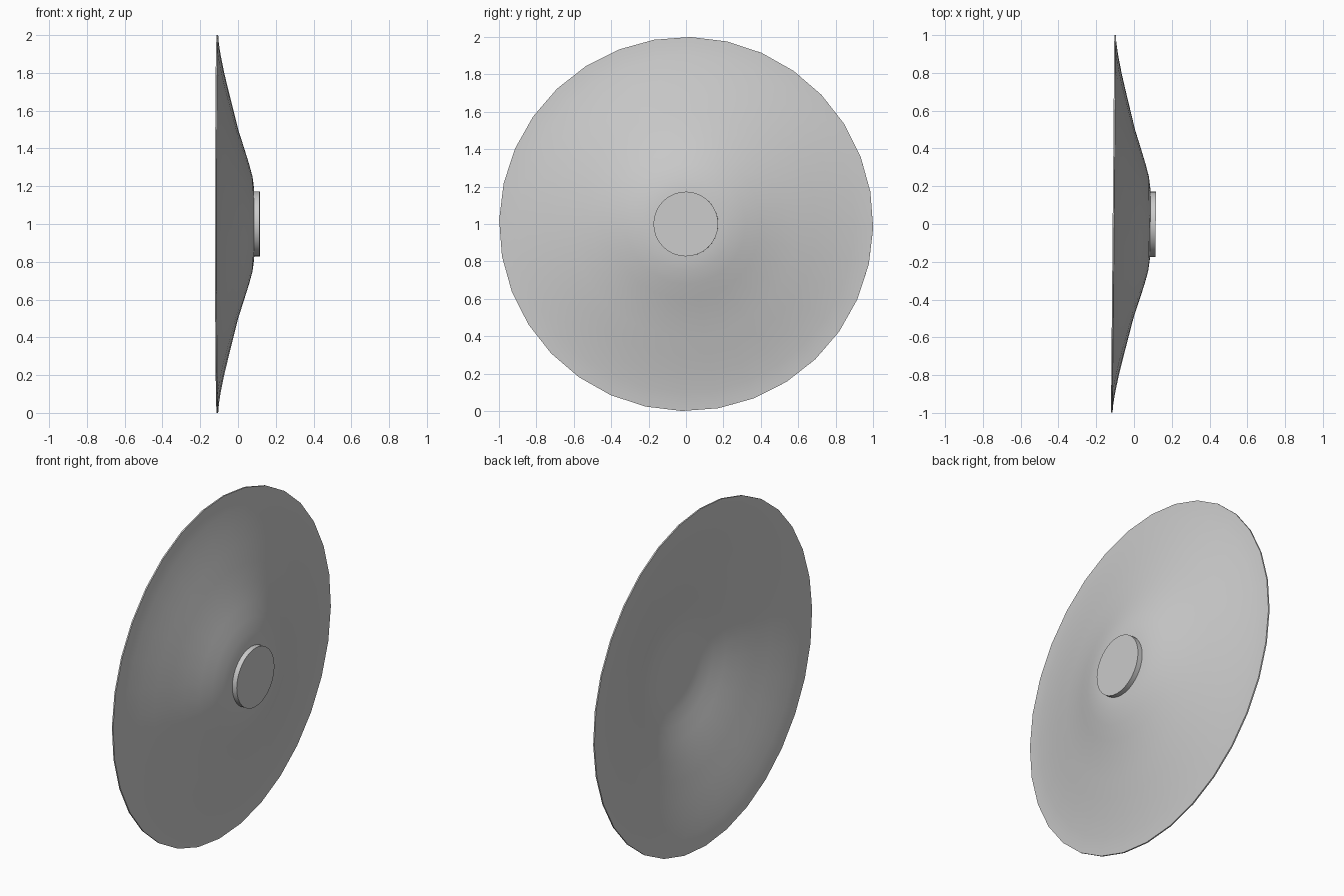
import bpy, bmesh, math
from mathutils import Matrix, Vector

if "Cube" in bpy.data.objects:
    bpy.data.objects.remove(bpy.data.objects["Cube"])

SIDES = 32
# small phase round the axle, slight yaw of the whole dish, raised to stand on z = 0
PLACE = (Matrix.Translation((0, 0, 1.0)) @ Matrix.Rotation(math.radians(0.5), 4, 'Z').inverted()
         @ Matrix.Rotation(math.radians(-1.3), 4, 'X'))


def lathe(name, profile, sides, angle):
    """Spin (radius, x) points round the x axis; radius 0 makes a pole."""
    bm = bmesh.new()
    rings = []
    for r, x in profile:
        if r == 0:
            rings.append([bm.verts.new((x, 0, 0))] * sides)
        else:
            rings.append([bm.verts.new((x, r * math.sin(2 * math.pi * i / sides),
                                        r * math.cos(2 * math.pi * i / sides)))
                          for i in range(sides)])
    for a, b in zip(rings, rings[1:]):
        for i in range(sides):
            j = (i + 1) % sides
            bm.faces.new(list(dict.fromkeys((a[i], a[j], b[j], b[i]))))
    bm.transform(PLACE)
    bmesh.ops.recalc_face_normals(bm, faces=bm.faces)
    mesh = bpy.data.meshes.new(name)
    bm.to_mesh(mesh)
    bm.free()
    obj = bpy.data.objects.new(name, mesh)
    bpy.context.collection.objects.link(obj)
    bpy.ops.object.select_all(action='DESELECT')
    obj.select_set(True)
    bpy.context.view_layer.objects.active = obj
    bpy.ops.object.shade_smooth_by_angle(angle=math.radians(angle))
    return obj


# thin dish: S-curved outer face, same curve slightly inset for the hollow back
outer = [(0, 0.09), (0.1, 0.09), (0.19, 0.085), (0.25, 0.077), (0.32, 0.058),
         (0.4, 0.033), (0.5, 0.001), (0.6, -0.024), (0.7, -0.049),
         (0.8, -0.073), (0.9, -0.093), (0.96, -0.102), (1.0, -0.105)]
inner = [(r, x - 0.008) for r, x in reversed(outer)]
lathe("dish", outer + inner, SIDES, 40)

# flat round cap at the middle
lathe("centre_cap", [(0, 0.084), (0.173, 0.084), (0.173, 0.115), (0, 0.115)], SIDES, 30)
